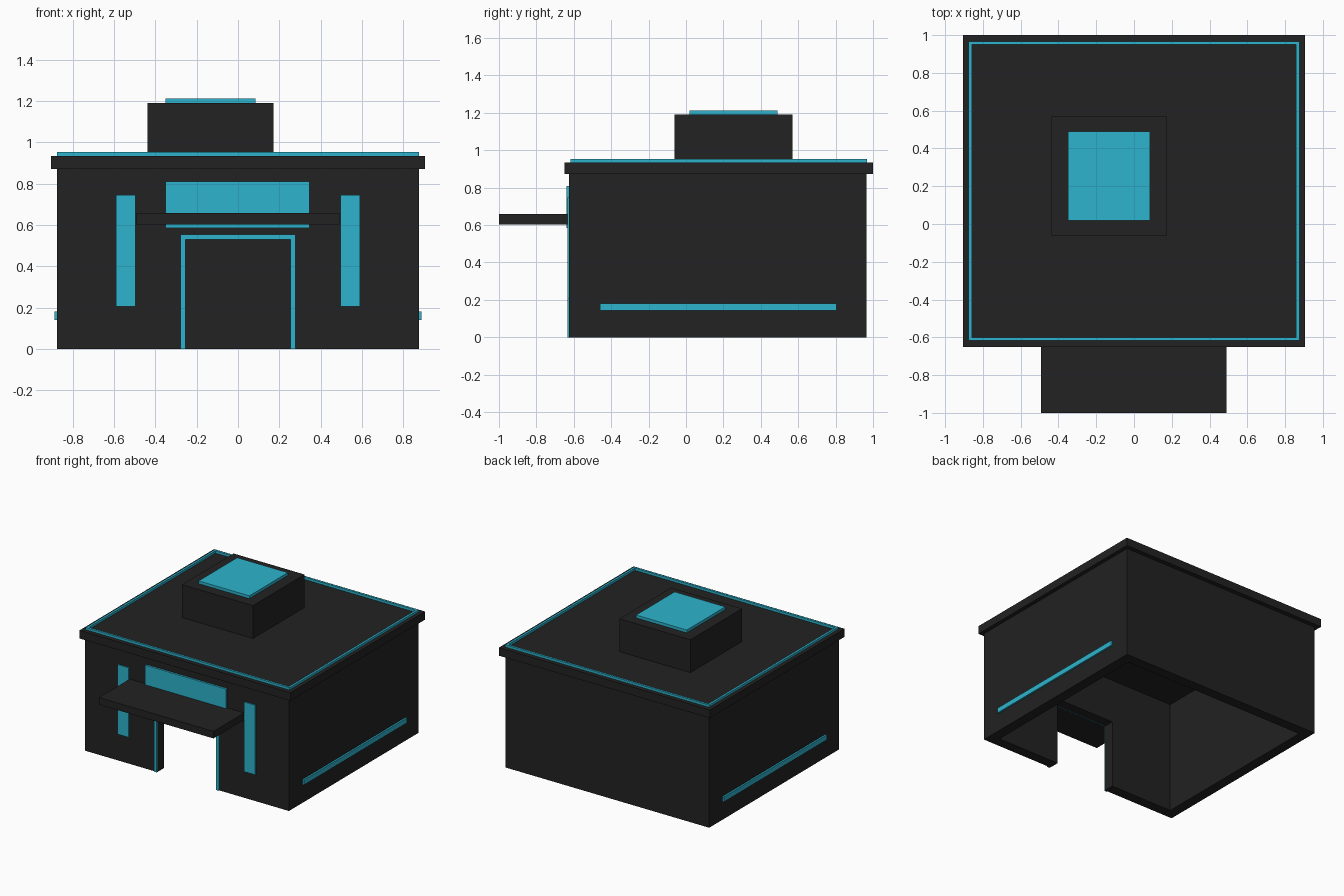
import bpy, bmesh
from mathutils import Vector

if "Cube" in bpy.data.objects:
    bpy.data.objects.remove(bpy.data.objects["Cube"])


def material(name, rgb):
    m = bpy.data.materials.new(name)
    m.diffuse_color = (*rgb, 1)
    m.use_nodes = True
    m.node_tree.nodes["Principled BSDF"].inputs["Base Color"].default_value = m.diffuse_color
    return m


DARK = material("charcoal", (0.016, 0.016, 0.016))
CYAN = material("cyan", (0.026, 0.456, 0.61))


def finish(name, bm, mat):
    bmesh.ops.recalc_face_normals(bm, faces=bm.faces[:])
    me = bpy.data.meshes.new(name)
    bm.to_mesh(me)
    bm.free()
    me.materials.append(mat)
    ob = bpy.data.objects.new(name, me)
    bpy.context.collection.objects.link(ob)
    return ob


def box(name, x, y, z, mat):
    """Box from (min, max) ranges."""
    bm = bmesh.new()
    bmesh.ops.create_cube(bm, size=1)
    for v in bm.verts:
        v.co = [r[0] if c < 0 else r[1] for c, r in zip(v.co, (x, y, z))]
    return finish(name, bm, mat)


def prism(name, outline, offset, mat):
    """Extrude a closed flat outline by an offset vector."""
    bm = bmesh.new()
    face = bm.faces.new([bm.verts.new(p) for p in outline])
    ext = bmesh.ops.extrude_face_region(bm, geom=[face], use_keep_orig=True)
    verts = [g for g in ext["geom"] if isinstance(g, bmesh.types.BMVert)]
    bmesh.ops.translate(bm, verts=verts, vec=Vector(offset))
    return finish(name, bm, mat)


def arch(name, out_x, out_z, in_x, in_z, y, depth, mat):
    """Upside-down U standing on the ground."""
    pts = [(-out_x, 0), (-out_x, out_z), (out_x, out_z), (out_x, 0),
           (in_x, 0), (in_x, in_z), (-in_x, in_z), (-in_x, 0)]
    return prism(name, [(px, y, pz) for px, pz in pts], (0, depth, 0), mat)


W, FRONT, BACK, T, H = 0.875, -0.625, 0.965, 0.08, 0.872
ROOF = 0.935

# Hollow shell: front wall with doorway, then side and back walls
arch("front_wall", W, H, 0.255, 0.53, FRONT, T, DARK)
inner = FRONT + T
plan = [(-W, inner), (-W, BACK), (W, BACK), (W, inner),
        (W - T, inner), (W - T, BACK - T), (T - W, BACK - T), (T - W, inner)]
prism("side_and_back_walls", [(px, py, 0) for px, py in plan], (0, 0, H), DARK)

# Roof slab, rooftop block, skylight
box("roof_slab", (-0.905, 0.905), (-0.65, 1.0), (H, ROOF), DARK)
box("rooftop_block", (-0.437, 0.172), (-0.062, 0.57), (ROOF, 1.19), DARK)
box("skylight", (-0.35, 0.085), (0.018, 0.49), (1.19, 1.212), CYAN)

# Light strip running round the roof
S, Y0, Y1, ZR = 0.017, -0.617, 0.967, (ROOF, 0.953)
for side, sx in (("left", -1), ("right", 1)):
    box(f"roof_strip_{side}", sorted((sx * W, sx * (W - S))), (Y0, Y1), ZR, CYAN)
box("roof_strip_front", (S - W, W - S), (Y0, Y0 + S), ZR, CYAN)
box("roof_strip_back", (S - W, W - S), (Y1 - S, Y1), ZR, CYAN)

# Entrance: door trim, sign panel, canopy
arch("door_trim", 0.279, 0.555, 0.255, 0.53, FRONT - 0.008, 0.008, CYAN)
box("sign_panel", (-0.35, 0.345), (-0.64, FRONT), (0.585, 0.81), CYAN)
box("canopy", (-0.492, 0.49), (-1.0, FRONT), (0.603, 0.658), DARK)

# Tall front windows and low side light strips
for side, sx in (("left", -1), ("right", 1)):
    box(f"front_window_{side}", sorted((sx * 0.495, sx * 0.59)),
        (FRONT - 0.008, FRONT), (0.207, 0.747), CYAN)
    box(f"side_strip_{side}", sorted((sx * W, sx * 0.888)),
        (-0.46, 0.805), (0.142, 0.181), CYAN)
